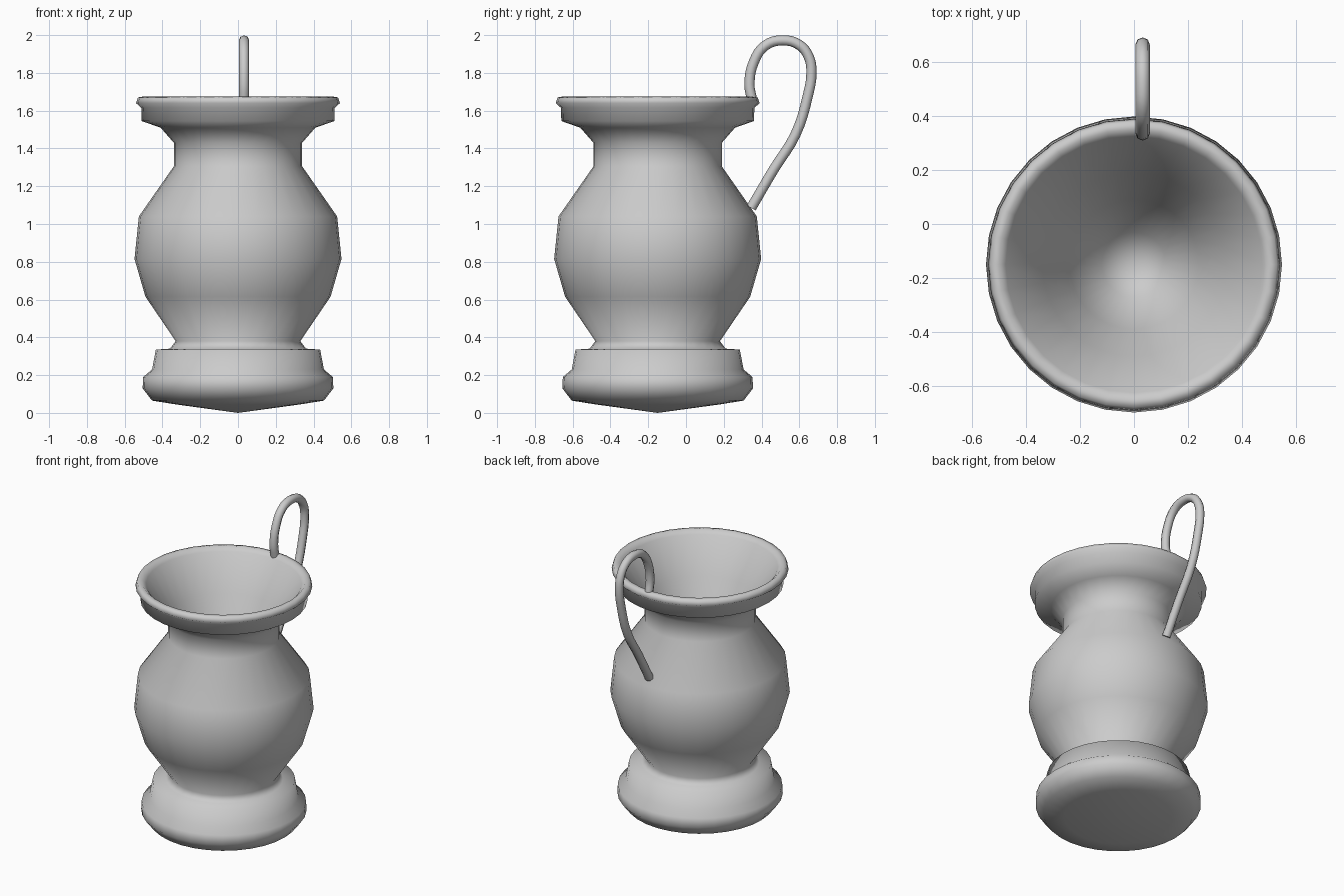
import bpy, bmesh
from math import cos, sin, tau

if "Cube" in bpy.data.objects:
    bpy.data.objects.remove(bpy.data.objects["Cube"])

AXIS_Y = -0.15


def lathe(name, profile, sides):
    """Revolve (radius, z) points, closing both ends with a fan to a centre point."""
    bm = bmesh.new()
    rings = []
    for r, z in profile:
        n = 1 if r == 0 else sides
        rings.append([bm.verts.new((r * cos(tau * i / n), r * sin(tau * i / n), z))
                      for i in range(n)])
    for a, b in zip(rings, rings[1:]):
        for i in range(sides):
            j = (i + 1) % sides
            corners = [a[i % len(a)], a[j % len(a)], b[j % len(b)], b[i % len(b)]]
            bm.faces.new(list(dict.fromkeys(corners)))
    bmesh.ops.recalc_face_normals(bm, faces=bm.faces)
    for f in bm.faces:
        f.smooth = True
    mesh = bpy.data.meshes.new(name)
    bm.to_mesh(mesh)
    bm.free()
    ob = bpy.data.objects.new(name, mesh)
    bpy.context.collection.objects.link(ob)
    ob.location.y = AXIS_Y
    return ob


# Jug body: foot, belly, neck, rim, then the funnel-shaped inside
lathe("jug_body", [
    (0, 0.0), (0.33, 0.045), (0.455, 0.065), (0.505, 0.13), (0.502, 0.19),
    (0.455, 0.23), (0.435, 0.335), (0.36, 0.34), (0.33, 0.38),
    (0.49, 0.615), (0.548, 0.815), (0.525, 1.04), (0.34, 1.305), (0.34, 1.43),
    (0.41, 1.51), (0.51, 1.545), (0.512, 1.615), (0.54, 1.64), (0.53, 1.67),
    (0.50, 1.675), (0.475, 1.65), (0.34, 1.43), (0.24, 1.20), (0.12, 0.98),
    (0, 0.92)], 32)

# Looped handle: a round tube along a smooth path
path = [(0.35, 1.655), (0.336, 1.74), (0.36, 1.86), (0.42, 1.945), (0.51, 1.972),
        (0.60, 1.948), (0.65, 1.885), (0.664, 1.80), (0.645, 1.68), (0.58, 1.475),
        (0.465, 1.29), (0.345, 1.085)]
curve = bpy.data.curves.new("handle", 'CURVE')
curve.dimensions = '3D'
curve.bevel_depth = 0.027
curve.bevel_resolution = 2
curve.resolution_u = 4
curve.use_fill_caps = True
spline = curve.splines.new('BEZIER')
spline.bezier_points.add(len(path) - 1)
for p, (y, z) in zip(spline.bezier_points, path):
    p.co = (0.032, y, z)
    p.handle_left_type = p.handle_right_type = 'AUTO'
handle = bpy.data.objects.new("handle", curve)
bpy.context.collection.objects.link(handle)
